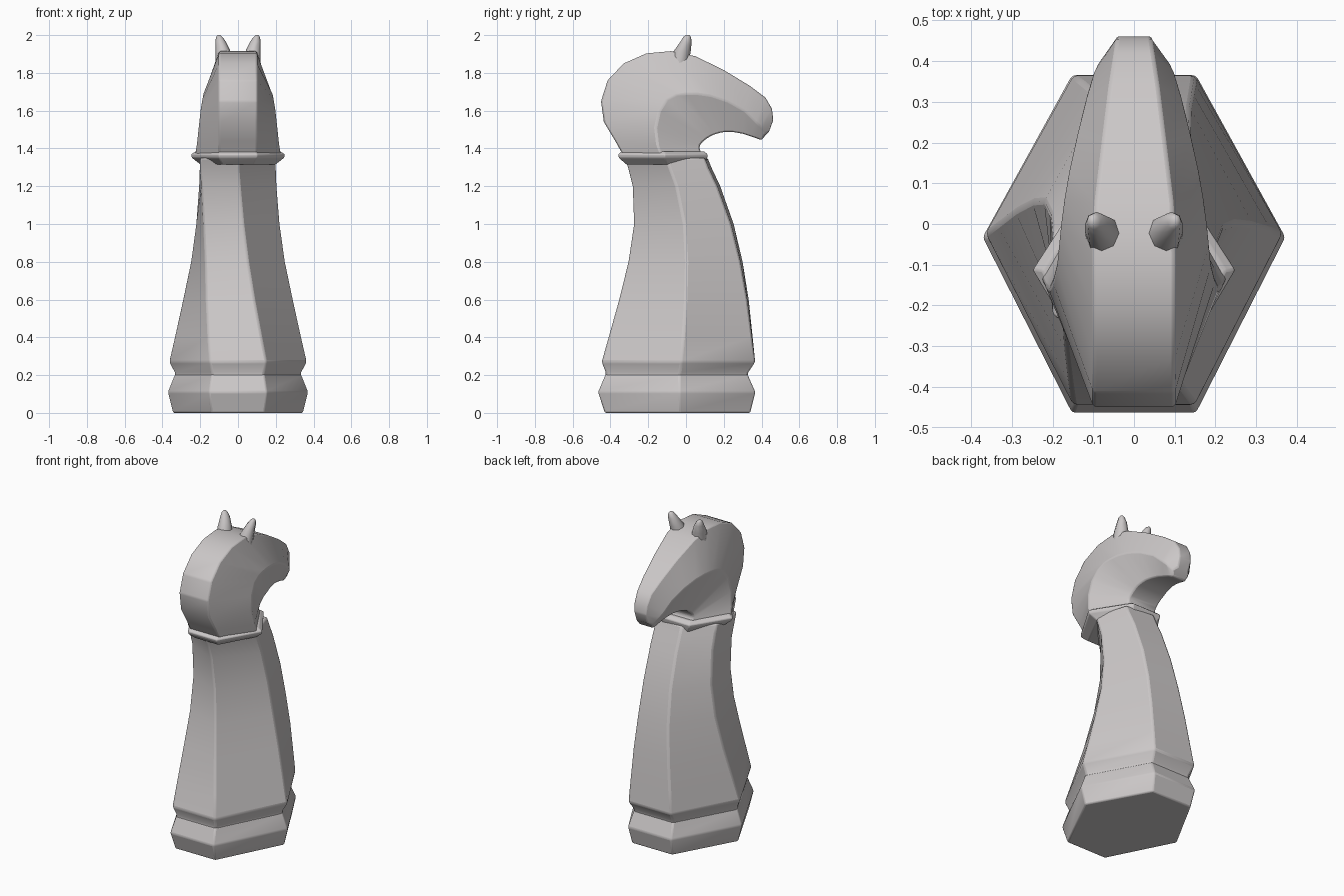
import bpy, bmesh, math

stone = bpy.data.materials.new("warm grey stone")
stone.diffuse_color = (0.60, 0.575, 0.575, 1)


def loft(name, rings, bevel=0.0, angle=35):
    """Skin closed rings of points, cap both ends."""
    bm = bmesh.new()
    rows = [[bm.verts.new(p) for p in r] for r in rings]
    n = len(rows[0])
    for a, b in zip(rows, rows[1:]):
        for i in range(n):
            j = (i + 1) % n
            bm.faces.new((a[i], a[j], b[j], b[i]))
    bm.faces.new(rows[0][::-1])
    bm.faces.new(rows[-1])
    bmesh.ops.recalc_face_normals(bm, faces=bm.faces)
    me = bpy.data.meshes.new(name)
    bm.to_mesh(me)
    bm.free()
    me.materials.append(stone)
    ob = bpy.data.objects.new(name, me)
    bpy.context.collection.objects.link(ob)
    if bevel:
        m = ob.modifiers.new("soft edges", 'BEVEL')
        m.width, m.segments, m.limit_method = bevel, 2, 'ANGLE'
        m.angle_limit = math.radians(25)
    bpy.ops.object.select_all(action='DESELECT')
    ob.select_set(True)
    bpy.context.view_layer.objects.active = ob
    bpy.ops.object.shade_smooth_by_angle(angle=math.radians(angle))
    return ob


# Hexagon outlines: straight at the foot, twisted under the collar
FOOT = [(-.41, 0), (.41, 0), (1, .52), (.41, 1), (-.41, 1), (-1, .52)]
TWIST = [(-1, .23), (0, 0), (1, .5), (.7, .96), (-.25, 1), (-1, .68)]


def section(z, y0, y1, w, t=0):
    pts = [(a[0] + (b[0] - a[0]) * t, a[1] + (b[1] - a[1]) * t)
           for a, b in zip(FOOT, TWIST)]
    xm = max(abs(p[0]) for p in pts)
    lo, hi = min(p[1] for p in pts), max(p[1] for p in pts)
    return [(p[0] / xm * w, y0 + (p[1] - lo) / (hi - lo) * (y1 - y0), z) for p in pts]


# Plinth
loft("plinth", [section(0, -.43, .34, .345), section(.11, -.465, .367, .373),
                section(.205, -.425, .325, .335)], .008)

# Tapering twisted body
loft("body", [section(z, a, b, w, t) for z, a, b, w, t in [
    (.19, -.425, .325, .335, 0), (.215, -.425, .33, .337, 0),
    (.27, -.446, .366, .366, 0), (.4, -.41, .353, .336, .1),
    (.6, -.355, .332, .292, .28), (.8, -.307, .30, .25, .48),
    (1.0, -.278, .253, .222, .7), (1.2, -.285, .182, .206, .9),
    (1.3, -.31, .135, .202, 1), (1.35, -.33, .115, .2, 1)]], .01)

# Collar ring
loft("collar", [section(1.315, -.315, .10, .2), section(1.35, -.355, .112, .245),
                section(1.368, -.36, .115, .25), section(1.385, -.34, .095, .225)], .005)

# Head: outer crest (y, z), cheek ridge (y, z, half width), inner jaw (y, z),
# then half widths of crest and jaw
HEAD = [
    (-.33, 1.36, -.13, 1.36, .23, .09, 1.36, .10, .10),
    (-.375, 1.44, -.15, 1.42, .22, .07, 1.40, .10, .10),
    (-.435, 1.54, -.16, 1.51, .21, .075, 1.42, .10, .10),
    (-.45, 1.65, -.14, 1.60, .20, .09, 1.437, .10, .10),
    (-.415, 1.76, -.10, 1.66, .19, .11, 1.453, .10, .10),
    (-.33, 1.85, -.05, 1.685, .185, .13, 1.465, .10, .10),
    (-.21, 1.903, 0, 1.69, .18, .15, 1.474, .10, .10),
    (-.08, 1.915, .06, 1.69, .172, .18, 1.483, .10, .095),
    (.05, 1.888, .13, 1.68, .16, .21, 1.488, .095, .09),
    (.20, 1.815, .22, 1.65, .14, .25, 1.487, .077, .08),
    (.34, 1.73, .31, 1.60, .118, .30, 1.478, .06, .07),
    (.42, 1.67, .37, 1.54, .10, .34, 1.465, .048, .06),
    (.455, 1.61, .39, 1.52, .09, .37, 1.455, .043, .055),
    (.462, 1.55, .40, 1.50, .075, .39, 1.447, .04, .05),
    (.44, 1.49, .415, 1.475, .06, .405, 1.447, .04, .045)]
loft("head", [[(-s, oy, oz), (s, oy, oz), (w, ry, rz), (q, iy, iz), (-q, iy, iz), (-w, ry, rz)]
              for oy, oz, ry, rz, w, iy, iz, s, q in HEAD], .008)

# Ears, tapered and leaning outward
for side, label in ((-1, "left_ear"), (1, "right_ear")):
    rings = []
    for x, y, z, rx, ry in [(.07, -.035, 1.85, .048, .05), (.08, -.02, 1.915, .04, .045),
                            (.092, 0, 1.965, .028, .03), (.099, .006, 1.99, .017, .02),
                            (.101, .008, 2.0, .007, .01)]:
        rings.append([(side * (x + rx * math.cos(k * math.pi / 4)),
                       y + ry * math.sin(k * math.pi / 4), z) for k in range(8)])
    loft(label, rings, 0, 60)
